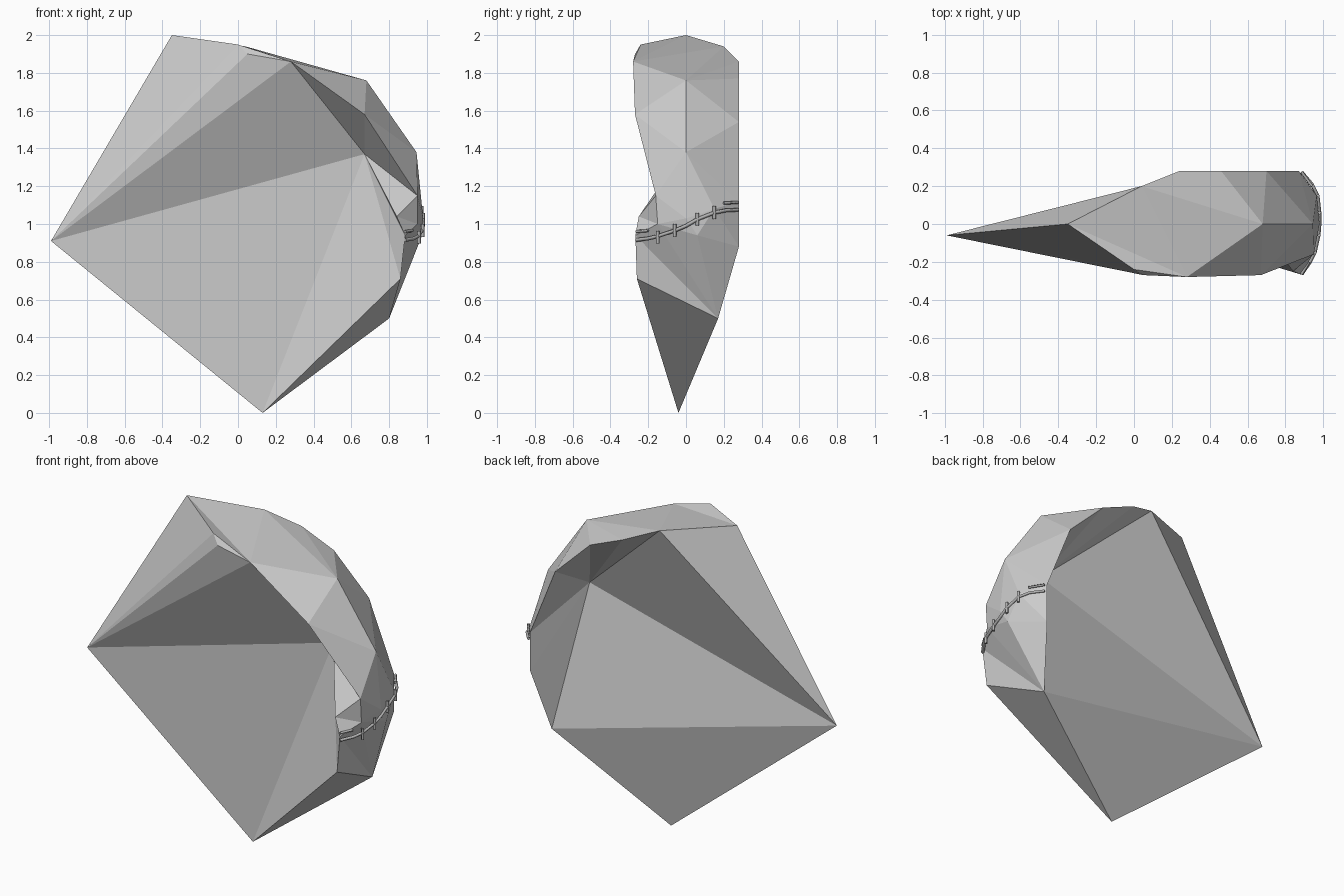
import bpy, bmesh

if "Cube" in bpy.data.objects:
    bpy.data.objects.remove(bpy.data.objects["Cube"])


def material(name, rgb):
    m = bpy.data.materials.new(name)
    m.diffuse_color = (*rgb, 1)
    m.use_nodes = True
    m.node_tree.nodes["Principled BSDF"].inputs["Base Color"].default_value = m.diffuse_color
    return m


shell_grey = material("light grey", (0.60, 0.60, 0.60))
seam_grey = material("seam grey", (0.45, 0.45, 0.45))

# Corner points of the faceted shell, grouped by where they sit
P = {
    # left tip, bottom tip, inner pinch (front and back side)
    "L": (-.99, -.06, .91), "D": (.13, -.04, 0), "Cf": (.67, -.025, 1.37), "Cb": (.67, -.015, 1.37),
    # ridge along the middle of the outer face
    "A": (-.35, 0, 2), "M1": (.68, 0, 1.76), "M2": (.945, 0, 1.38),
    # front rim
    "C1": (0, -.24, 1.95), "C2": (.05, -.27, 1.9), "C3": (.28, -.28, 1.86), "C4": (.67, -.27, 1.58),
    "C6": (.95, -.16, 1.15), "G2": (.84, -.25, 1.04), "G1": (.885, -.268, .94), "F": (.86, -.26, .71),
    # back rim
    "B1": (.04, .2, 1.94), "B2": (.24, .28, 1.86), "B3": (.46, .28, 1.77), "B4": (.7, .28, 1.54),
    "B5": (.87, .28, 1.12), "B6": (.87, .28, .88), "E": (.8, .17, .5),
    # bulge under the seam
    "N": (.95, -.15, 1.0), "P1": (.98, 0, 1.03), "P2": (.975, .06, .94), "Q": (.965, .15, 1.08),
}

# Faces as triangle fans: centre, then the ring around it
FANS = [
    "L A C1 C2 C3 Cf D E Cb B1 A",       # flat sides meeting at the left tip
    "Cf C3 C4 C6 G2 G1 F D",             # front inner faces
    "Cb B1 B2 B3 B4 B5 B6 E",            # back inner faces
    "C3 C2 C1 A B1",                     # top
    "M1 B4 B3 B2 B1 C3 C4 M2 B4",        # upper outer face
    "M2 C4 C6 P1 Q B5 B4",               # middle outer face
    "N C6 G2 G1 E P2 P1 C6",             # bulge
    "Q P1 P2 B6 B5",
    "E D F G1", "E P2 B6",               # lower outer face
]

bm = bmesh.new()
v = {k: bm.verts.new(c) for k, c in P.items()}
for fan in FANS:
    hub, *ring = fan.split()
    for a, b in zip(ring, ring[1:]):
        bm.faces.new((v[hub], v[a], v[b]))
bmesh.ops.recalc_face_normals(bm, faces=bm.faces)
mesh = bpy.data.meshes.new("faceted_shell")
bm.to_mesh(mesh)
bm.free()
mesh.materials.append(shell_grey)
bpy.context.collection.objects.link(bpy.data.objects.new("faceted_shell", mesh))


def cord(name, points, radius=.01):
    """Thin four-sided cord through the points."""
    c = bpy.data.curves.new(name, "CURVE")
    c.dimensions = "3D"
    c.bevel_depth = radius
    c.bevel_resolution = 0
    c.use_fill_caps = True
    s = c.splines.new("POLY")
    s.points.add(len(points) - 1)
    for p, co in zip(s.points, points):
        p.co = (*co, 1)
    c.materials.append(seam_grey)
    bpy.context.collection.objects.link(bpy.data.objects.new(name, c))


# Raised seam across the right side, with short cross bars
cord("seam", [(.885, -.265, .915), (.93, -.2, .923), (.955, -.15, .935), (.975, -.06, .965), (.98, 0, .99),
              (.98, .06, 1.025), (.97, .15, 1.06), (.94, .21, 1.072), (.885, .275, 1.075)])
for i, (x, y, z) in enumerate([(.958, -.15, .93), (.978, -.06, .965), (.98, .06, 1.025), (.972, .15, 1.06)]):
    cord(f"cross_bar_{i + 1}", [(x, y, z - .034), (x, y, z + .034)])
cord("front_loose_end", [(.885, -.265, .96), (.925, -.2, .965)], .008)
cord("back_loose_end", [(.94, .2, 1.11), (.885, .275, 1.115)], .008)
